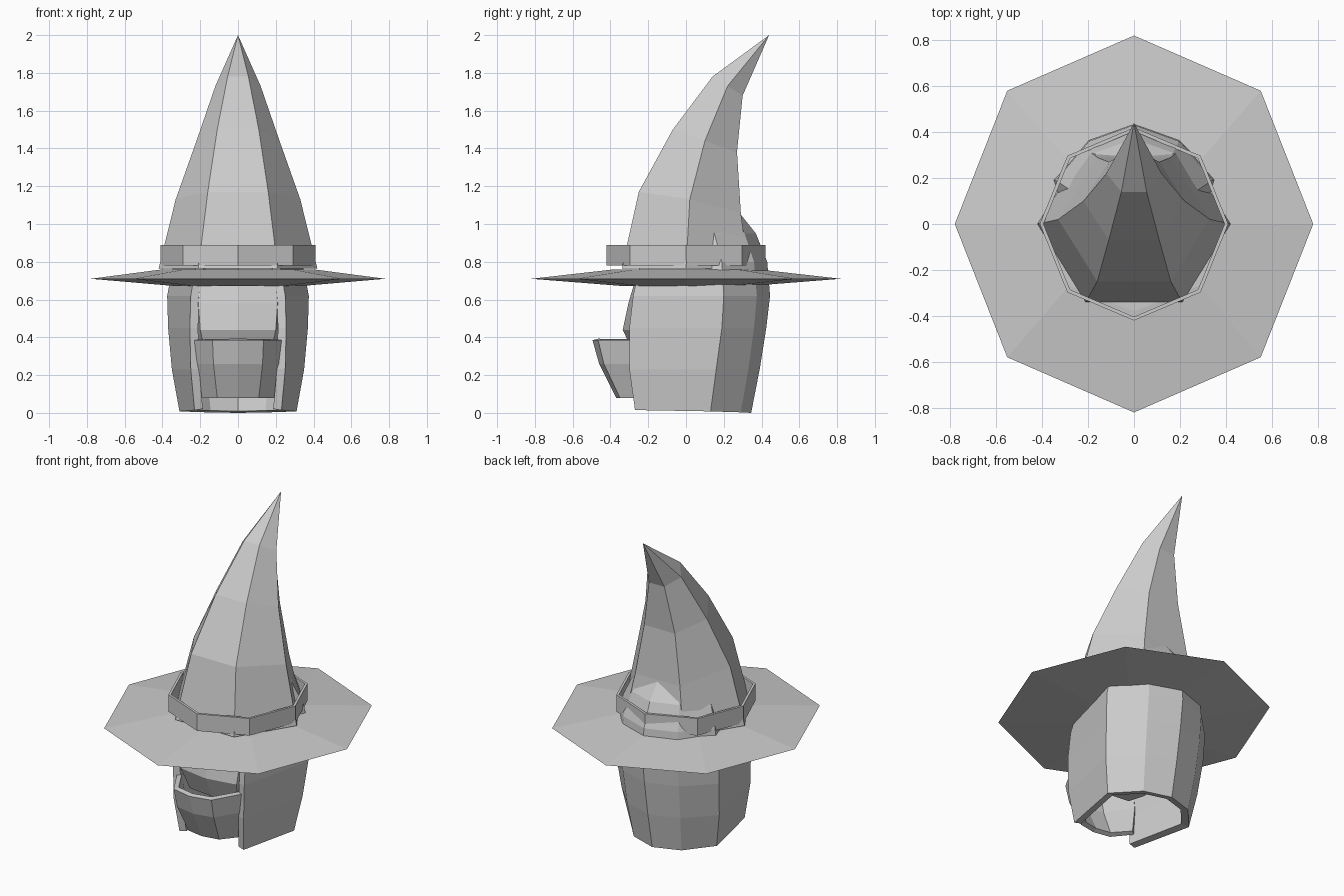
import bpy
import bmesh
import math

if "Cube" in bpy.data.objects:
    bpy.data.objects.remove(bpy.data.objects["Cube"])

grey = bpy.data.materials.new("plain_grey")
grey.diffuse_color = (0.6, 0.6, 0.6, 1)
grey.use_nodes = True
grey.node_tree.nodes["Principled BSDF"].inputs["Base Color"].default_value = grey.diffuse_color


def mirrored(half):
    """Complete a half outline by reflecting it across x = 0."""
    return half + [(-x, y, z) for x, y, z in reversed(half) if abs(x) > 1e-5]


def octagon(rx, ry, z):
    return [(rx * math.cos(i * math.pi / 4), ry * math.sin(i * math.pi / 4), z)
            for i in range(8)]


def loft(name, rings, closed=True, apex=None, cap_bottom=False, cap_top=False,
         thickness=0):
    """Skin a stack of counter-clockwise rings, listed from bottom to top."""
    bm = bmesh.new()
    vs = [[bm.verts.new(p) for p in ring] for ring in rings]
    n = len(vs[0])
    steps = n if closed else n - 1
    for a, b in zip(vs, vs[1:]):
        for j in range(steps):
            k = (j + 1) % n
            bm.faces.new((a[j], a[k], b[k], b[j]))
    if apex:
        tip = bm.verts.new(apex)
        for j in range(steps):
            bm.faces.new((vs[-1][j], vs[-1][(j + 1) % n], tip))
    if cap_bottom:
        bm.faces.new(list(reversed(vs[0])))
    if cap_top:
        bm.faces.new(vs[-1])
    mesh = bpy.data.meshes.new(name)
    bm.to_mesh(mesh)
    bm.free()
    mesh.materials.append(grey)
    obj = bpy.data.objects.new(name, mesh)
    bpy.context.collection.objects.link(obj)
    if thickness:
        mod = obj.modifiers.new("thickness", 'SOLIDIFY')
        mod.thickness = thickness
        mod.offset = -1
        mod.use_even_offset = True
    return obj


# Hat cone: six sides, bending backwards to a point
cone = [
    [(.21, -.34, .765), (.42, 0, .765), (.21, .33, .765)],
    [(.16, -.25, 1.17), (.33, .02, 1.13), (.16, .29, 1.06)],
    [(.11, -.07, 1.50), (.22, .10, 1.44), (.11, .27, 1.38)],
    [(.055, .14, 1.78), (.12, .22, 1.73), (.055, .30, 1.68)],
]
loft("hat_cone", [mirrored(r) for r in cone], apex=(0, .44, 2), cap_bottom=True)

# Hat brim: thin octagonal lens
loft("hat_brim", [octagon(.34, .34, .672), octagon(.78, .82, .71),
                  octagon(.40, .38, .76)], cap_bottom=True, cap_top=True)

# Hat band: octagonal ring poking through the cone
loft("hat_band", [octagon(.41, .42, .78), octagon(.41, .42, .89)], thickness=.015)

# Hood: thick shell, open at the front, domed at the back under the cone
hood = [
    [(.23, -.27, .015), (.31, .13, .008), (.17, .29, .003), (0, .345, 0)],
    [(.25, -.30, .23), (.35, .16, .23), (.19, .33, .23), (0, .39, .23)],
    [(.255, -.30, .45), (.37, .19, .45), (.20, .36, .45), (0, .425, .45)],
    [(.25, -.28, .62), (.375, .20, .62), (.20, .375, .62), (0, .445, .62)],
    [(.22, -.24, .80), (.34, .19, .80), (.195, .36, .80), (0, .43, .80)],
    [(.17, -.18, .95), (.28, .15, .95), (.17, .31, .95), (0, .37, .95)],
    [(.11, -.10, 1.05), (.18, .12, 1.05), (.12, .25, 1.05), (0, .29, 1.05)],
]
loft("hood", [mirrored(r) for r in hood], closed=False, apex=(0, .05, 1.1),
     thickness=.045)

# Head: closed block inside the hood with the face in front
head = [
    [(0, -.27, .30), (.17, -.25, .30), (.20, -.15, .30), (.20, .18, .30)],
    [(0, -.335, .44), (.20, -.30, .44), (.235, -.18, .44), (.25, .22, .44)],
    [(0, -.305, .58), (.21, -.28, .58), (.235, -.16, .58), (.25, .22, .58)],
    [(0, -.27, .70), (.20, -.25, .70), (.22, -.14, .70), (.23, .22, .70)],
]
loft("head", [mirrored(r) for r in head], cap_bottom=True, cap_top=True)

# Collar: open cup standing in front of the hood opening
collar = [
    [(-.20, -.24, .08), (-.11, -.35, .08), (0, -.37, .08)],
    [(-.235, -.26, .26), (-.13, -.435, .26), (0, -.46, .26)],
    [(-.24, -.28, .385), (-.135, -.465, .385), (0, -.495, .385)],
]
loft("collar", [mirrored(r) for r in collar], closed=False, thickness=.03)
